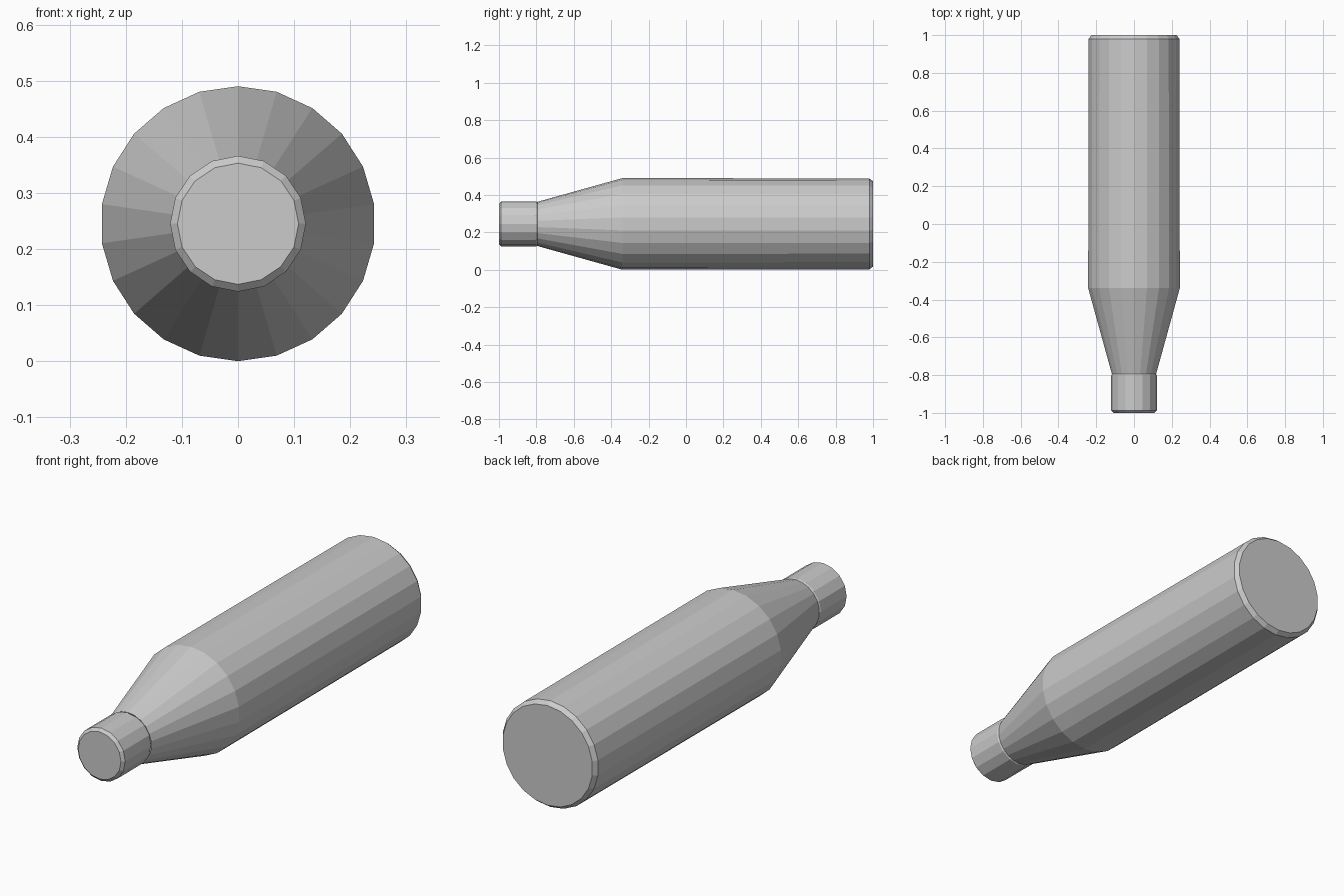
import bpy, bmesh
from math import sin, cos, pi

if "Cube" in bpy.data.objects:
    bpy.data.objects.remove(bpy.data.objects["Cube"])

AXIS_Z = 0.245


def lathe(name, profile, sides, cap_front=False, cap_back=False):
    """Turn a (y, radius) profile around the long axis."""
    bm = bmesh.new()
    rings = []
    for y, r in profile:
        rings.append([bm.verts.new((r * sin(2 * pi * i / sides), y,
                                    AXIS_Z + r * cos(2 * pi * i / sides)))
                      for i in range(sides)])
    for a, b in zip(rings, rings[1:]):
        for i in range(sides):
            j = (i + 1) % sides
            bm.faces.new((a[i], a[j], b[j], b[i]))
    if cap_front:
        bm.faces.new(rings[0])
    if cap_back:
        bm.faces.new(rings[-1])
    bmesh.ops.recalc_face_normals(bm, faces=bm.faces)
    # open tubes: make sure the side walls face outward
    f = max(bm.faces, key=lambda f: f.calc_center_median().z)
    if f.normal.z < 0:
        bmesh.ops.reverse_faces(bm, faces=bm.faces)
    mesh = bpy.data.meshes.new(name)
    bm.to_mesh(mesh)
    bm.free()
    obj = bpy.data.objects.new(name, mesh)
    bpy.context.collection.objects.link(obj)
    return obj


# Main barrel with tapered shoulder and a small bevel at the back
lathe("barrel", [(-0.795, 0.118), (-0.34, 0.245), (0.98, 0.243), (1.0, 0.228)],
      22, cap_back=True)

# Straight neck with a bevelled front end and a fine groove at the shoulder
lathe("neck", [(-1.0, 0.108), (-0.988, 0.121), (-0.803, 0.121), (-0.79, 0.114)],
      16, cap_front=True)
